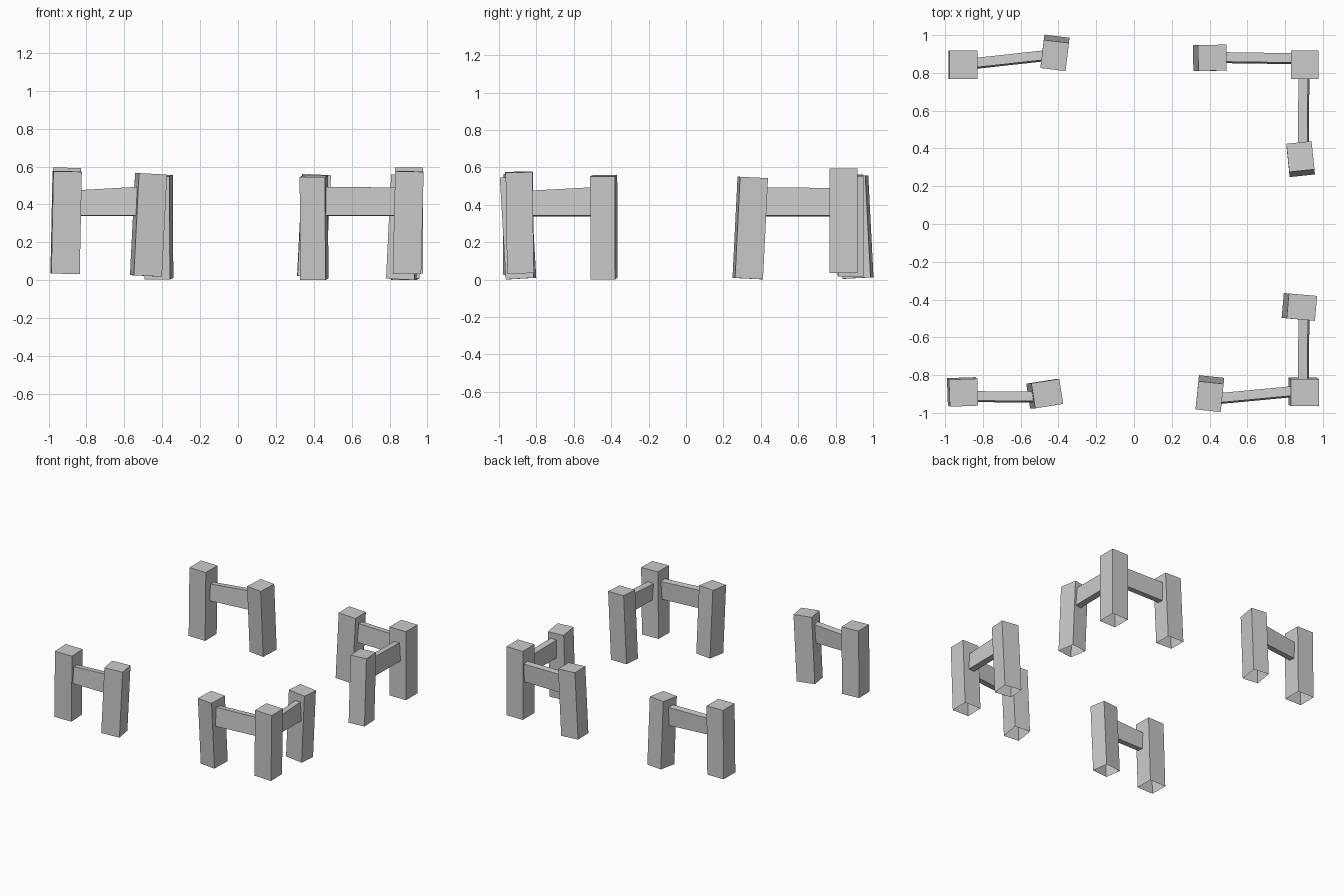
import bpy, bmesh, math
from mathutils import Vector, Matrix

if "Cube" in bpy.data.objects:
    bpy.data.objects.remove(bpy.data.objects["Cube"])


def finish(name, bm):
    bmesh.ops.recalc_face_normals(bm, faces=bm.faces)
    me = bpy.data.meshes.new(name)
    bm.to_mesh(me)
    bm.free()
    bpy.context.collection.objects.link(bpy.data.objects.new(name, me))


def post(name, top, bottom, size, yaw):
    """Leaning square post, open underneath."""
    top, bottom = Vector(top), Vector(bottom)
    axis = top - bottom
    bm = bmesh.new()
    bmesh.ops.create_cube(bm, size=1)
    bmesh.ops.recalc_face_normals(bm, faces=bm.faces)
    under = [f for f in bm.faces if f.normal.z < -0.9]
    bmesh.ops.delete(bm, geom=under, context='FACES_ONLY')
    lean = Vector((0, 0, 1)).rotation_difference(axis).to_matrix().to_4x4()
    mat = (Matrix.Translation((top + bottom) / 2) @ lean
           @ Matrix.Rotation(math.radians(yaw), 4, 'Z')
           @ Matrix.Diagonal((size[0], size[1], axis.length, 1)))
    bmesh.ops.transform(bm, matrix=mat, verts=bm.verts)
    finish(name, bm)


def rail(name, a, b, top_a, top_b, low=0.34, thick=0.05):
    """Slightly rolled, tapering rail between two plan points."""
    a, b = Vector((*a, 0)), Vector((*b, 0))
    along = (b - a).normalized()
    side = Vector((along.y, -along.x, 0))      # side the foot kicks out to
    if side.y - side.x > 0:
        side = -side
    bm = bmesh.new()
    ends = []
    for p, top in ((a, top_a), (b, top_b)):
        ring = []
        for s, z in ((-1, low), (1, low), (1, top), (-1, top)):
            kick = 0.004 if z == low else -0.004
            ring.append(bm.verts.new(p + side * (s * thick / 2 + kick)
                                     + Vector((0, 0, z + s * 0.002))))
        ends.append(ring)
    for i in range(4):
        j = (i + 1) % 4
        bm.faces.new((ends[0][i], ends[0][j], ends[1][j], ends[1][i]))
    bm.faces.new(ends[0])
    bm.faces.new(ends[1])
    finish(name, bm)


# Corner posts
SQ = (0.148, 0.15)
post("corner_post_front_left", (-0.902, -0.893, 0.575), (-0.913, -0.885, 0.035), (0.15, 0.143), 2)
post("corner_post_front_right", (0.905, -0.893, 0.575), (0.892, -0.885, 0.035), (0.15, 0.143), 0)
post("corner_post_back_left", (-0.902, 0.843, 0.594), (-0.909, 0.843, 0.035), SQ, 0)
post("corner_post_back_right", (0.904, 0.843, 0.594), (0.904, 0.843, 0.035), SQ, 0)

# Leaning end posts
post("end_post_front_left", (-0.459, -0.898, 0.562), (-0.486, -0.900, 0.023), (0.15, 0.134), 9)
post("end_post_front_right", (0.400, -0.914, 0.549), (0.403, -0.882, 0.005), (0.134, 0.15), -6)
post("end_post_back_left", (-0.420, 0.892, 0.552), (-0.417, 0.920, 0.008), (0.134, 0.15), -7)
post("end_post_back_right", (0.415, 0.880, 0.558), (0.388, 0.879, 0.020), (0.15, 0.137), 1)
post("end_post_right_back", (0.881, 0.357, 0.546), (0.883, 0.330, 0.005), (0.134, 0.15), 6)
post("end_post_right_front", (0.889, -0.440, 0.555), (0.862, -0.438, 0.005), (0.15, 0.132), -5)

# Rails from corner posts to end posts
rail("rail_front_left", (-0.87, -0.914), (-0.50, -0.916), 0.472, 0.493)
rail("rail_front_right", (0.87, -0.885), (0.43, -0.926), 0.487, 0.492)
rail("rail_back_left", (-0.87, 0.847), (-0.45, 0.893), 0.472, 0.493)
rail("rail_back_right", (0.87, 0.875), (0.45, 0.881), 0.487, 0.492)
rail("rail_right_front", (0.896, -0.86), (0.900, -0.47), 0.472, 0.493)
rail("rail_right_back", (0.900, 0.81), (0.896, 0.39), 0.487, 0.492)
